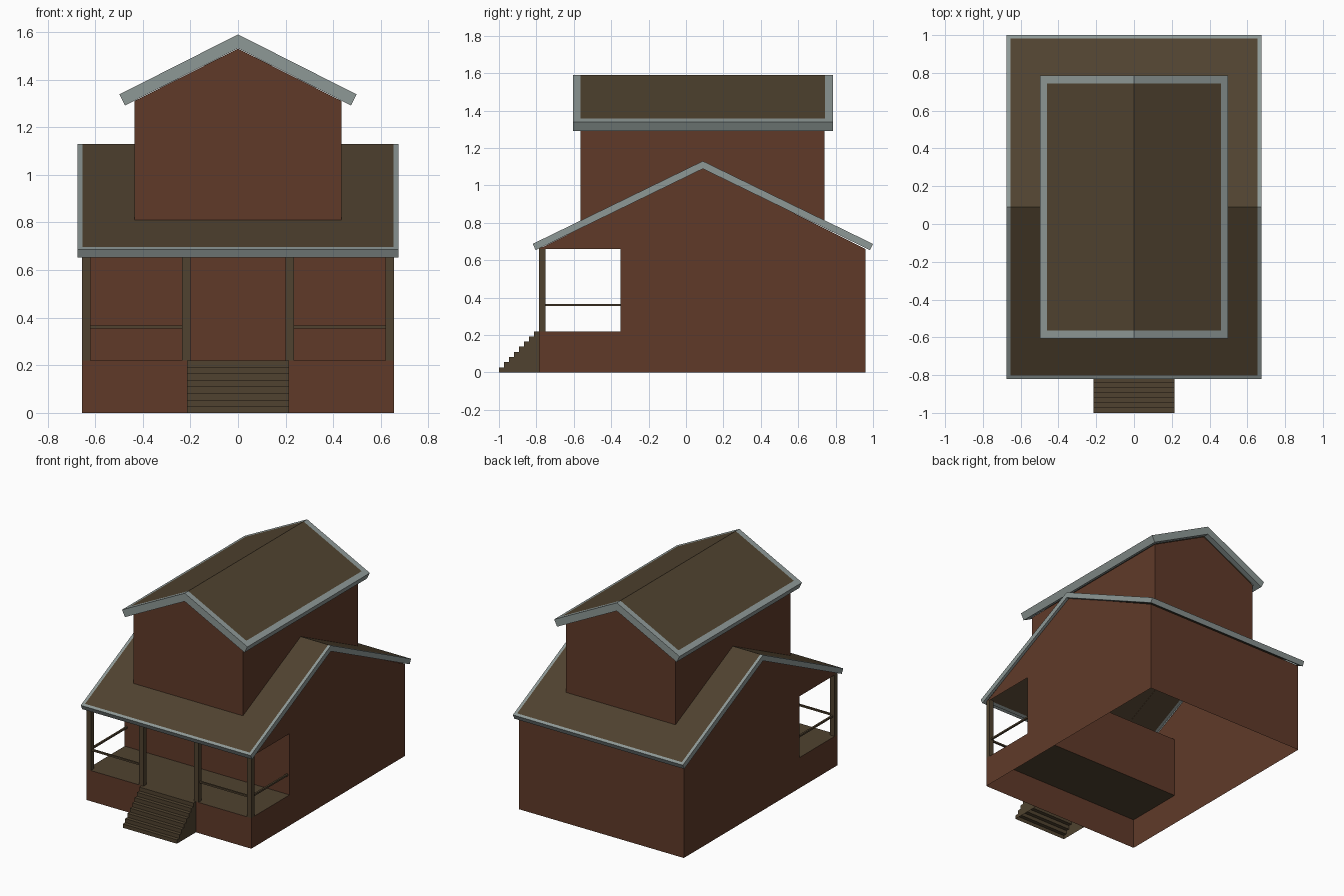
import bpy, bmesh
from math import sqrt
from mathutils import Matrix

if "Cube" in bpy.data.objects:
    bpy.data.objects.remove(bpy.data.objects["Cube"])


def material(name, rgb):
    m = bpy.data.materials.new(name)
    m.diffuse_color = (*rgb, 1)
    m.use_nodes = True
    m.node_tree.nodes["Principled BSDF"].inputs["Base Color"].default_value = m.diffuse_color
    return m


BRICK = material("brick_red", (0.115, 0.042, 0.022))
BROWN = material("dark_brown", (0.08, 0.055, 0.029))
GREY = material("trim_grey", (0.27, 0.315, 0.305))


def finish(name, bm, *mats):
    bmesh.ops.remove_doubles(bm, verts=bm.verts, dist=1e-5)
    me = bpy.data.meshes.new(name)
    bm.to_mesh(me)
    bm.free()
    for m in mats:
        me.materials.append(m)
    ob = bpy.data.objects.new(name, me)
    bpy.context.collection.objects.link(ob)
    return ob


def shell(name, polys, mat):
    bm = bmesh.new()
    for p in polys:
        bm.faces.new([bm.verts.new(c) for c in p])
    bmesh.ops.remove_doubles(bm, verts=bm.verts, dist=1e-5)
    bmesh.ops.recalc_face_normals(bm, faces=bm.faces)
    return finish(name, bm, mat)


def box(name, x0, x1, y0, y1, z0, z1, mat):
    bm = bmesh.new()
    bmesh.ops.create_cube(bm, size=1)
    bmesh.ops.scale(bm, vec=(x1 - x0, y1 - y0, z1 - z0), verts=bm.verts)
    bmesh.ops.translate(bm, vec=((x0 + x1) / 2, (y0 + y1) / 2, (z0 + z1) / 2), verts=bm.verts)
    return finish(name, bm, mat)


def cross_wall(w, a, b):
    """Wall strip across x between two (y, z) points."""
    return [(-w, *a), (w, *a), (w, *b), (-w, *b)]


def roof(name, half, length, ridge, eave, t, trim, matrix):
    """Gable roof with ridge along y, trimmed border and open underside."""
    s = (ridge - eave) / half
    k = sqrt(1 + s * s)
    low = (half - t * s / k, eave - t / k)
    sec = [(-half, eave), (0, ridge), (half, eave), low, (0, ridge - t * k), (-low[0], low[1])]
    bm = bmesh.new()
    a, b = [[bm.verts.new((x, y, z)) for x, z in sec] for y in (-length, length)]
    quads = [bm.faces.new((a[i], b[i], b[(i + 1) % 6], a[(i + 1) % 6])) for i in range(6)]
    for r in (a, b):
        bm.faces.new((r[0], r[1], r[4], r[5]))
        bm.faces.new((r[1], r[2], r[3], r[4]))
    bmesh.ops.recalc_face_normals(bm, faces=bm.faces)
    top, under = quads[0:2], quads[3:5]
    bmesh.ops.inset_region(bm, faces=top, thickness=trim, use_even_offset=True)
    for f in top:
        f.material_index = 1
    bmesh.ops.inset_region(bm, faces=under, thickness=trim, use_even_offset=True)
    bmesh.ops.delete(bm, geom=under, context='FACES')
    bm.transform(matrix)
    return finish(name, bm, GREY, BROWN)


W, F, P, B, C = 0.655, -0.785, -0.35, 0.96, 0.0875   # half width, front, porch back, back, ridge y
DECK, EAVE = 0.22, 0.66

# Ground floor: gabled sides notched for the porch, open underneath
side = [(F, 0), (B, 0), (B, EAVE), (C, 1.095), (F, EAVE), (P, EAVE), (P, DECK), (F, DECK)]
walls = [[(x, y, z) for y, z in side] for x in (-W, W)]
walls += [cross_wall(W, (B, 0), (B, EAVE)),
          cross_wall(W, (P, DECK), (P, EAVE)),
          cross_wall(W, (F, 0), (F, DECK))]
shell("house_walls", walls, BRICK)
deck = shell("porch_floor", [cross_wall(W, (F, DECK), (P, DECK))], BROWN)

# Main roof, ridge running left to right
roof("main_roof", 0.91, 0.675, 1.13, 0.687, 0.037, 0.021,
     Matrix.Translation((0, 0.09, 0)) @ Matrix.Rotation(1.5707963, 4, 'Z'))

# Upper storey, side walls following the main roof slope
U, UF, UB = 0.435, -0.565, 0.74
upper = [[(x, y, z) for x, z in ((-U, 0.81), (U, 0.81), (U, 1.31), (0, 1.53), (-U, 1.31))]
         for y in (UF, UB)]
upper += [[(x, y, z) for y, z in ((UF, 0.81), (C, 1.125), (UB, 0.81), (UB, 1.31), (UF, 1.31))]
          for x in (-U, U)]
shell("upper_walls", upper, BRICK)
roof("upper_roof", 0.498, 0.695, 1.59, 1.338, 0.052, 0.041, Matrix.Translation((0, 0.09, 0)))

# Porch posts and rails, both sides
for s, tag in ((-1, "left"), (1, "right")):
    for part, a, b in (("outer", 0.62, W), ("inner", 0.2, 0.235)):
        x0, x1 = sorted((s * a, s * b))
        box(f"{tag}_{part}_post", x0, x1, F, -0.75, DECK, 0.67, BROWN)
    x0, x1 = sorted((s * 0.235, s * 0.62))
    box(f"{tag}_front_rail", x0, x1, -0.774, -0.761, 0.355, 0.367, BROWN)
    x0, x1 = sorted((s * 0.631, s * 0.644))
    box(f"{tag}_side_rail", x0, x1, -0.75, P, 0.355, 0.367, BROWN)

# Steps: treads, risers and closed sides
N, SW = 8, 0.215
prof = []
for i in range(N):
    y = -1 + i * (F + 1) / N
    prof += [(y, i * DECK / N), (y, (i + 1) * DECK / N)]
prof.append((F, DECK))
steps = [cross_wall(SW, p, q) for p, q in zip(prof, prof[1:])]
steps += [[(x, y, z) for y, z in prof + [(F, 0)]] for x in (-SW, SW)]
shell("front_steps", steps, BROWN)
